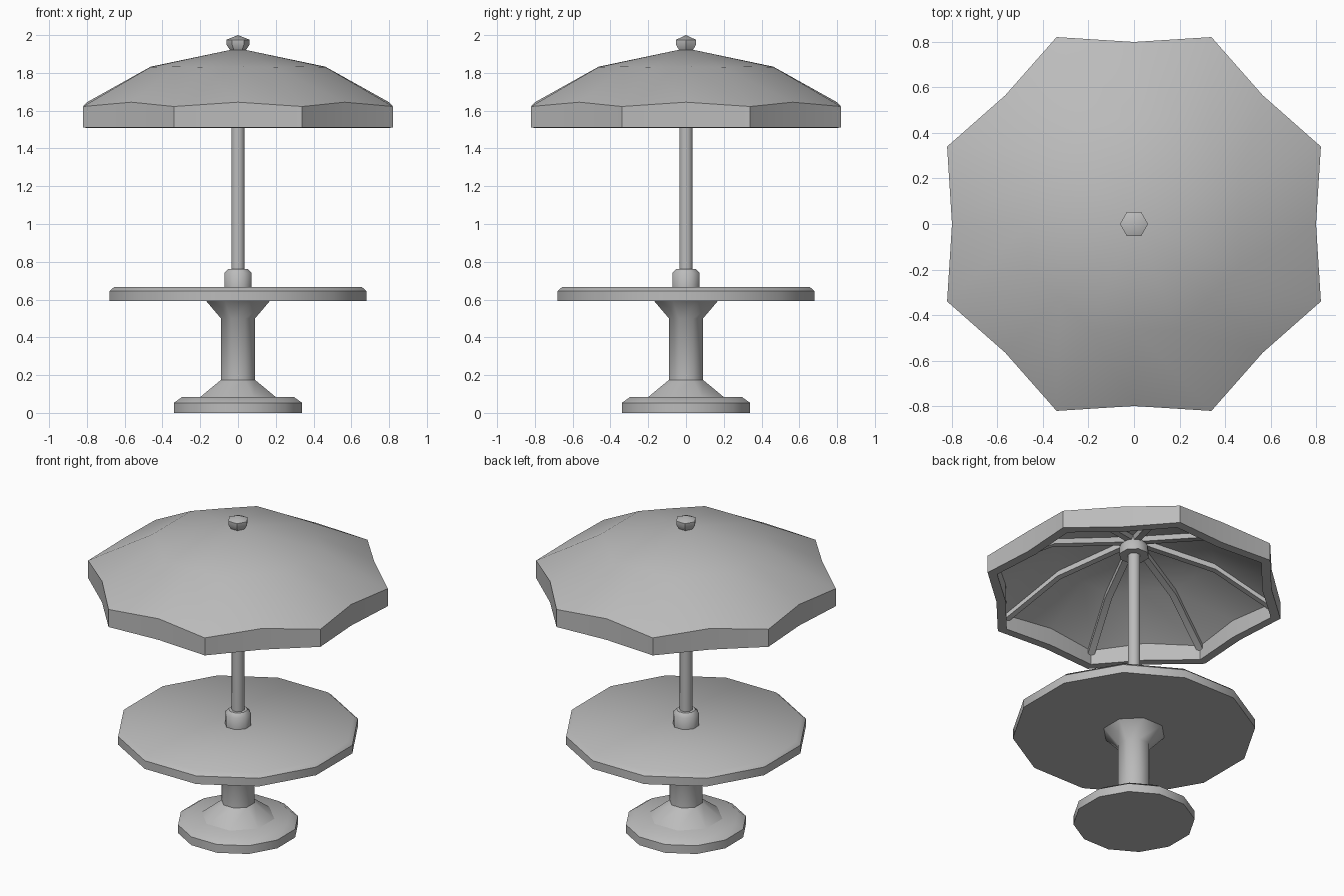
import bpy, bmesh
from math import cos, sin, pi, radians

if "Cube" in bpy.data.objects:
    bpy.data.objects.remove(bpy.data.objects["Cube"], do_unlink=True)

COLOUR = (0.5, 0.5, 0.5, 1.0)
grey = bpy.data.materials.new("plain_grey")
grey.use_nodes = True
grey.diffuse_color = COLOUR
shader = next(n for n in grey.node_tree.nodes if n.type == 'BSDF_PRINCIPLED')
shader.inputs["Base Color"].default_value = COLOUR


def finish(name, bm):
    """Turn a bmesh into a named, shaded object."""
    bmesh.ops.recalc_face_normals(bm, faces=bm.faces)
    mesh = bpy.data.meshes.new(name)
    bm.to_mesh(mesh)
    bm.free()
    mesh.materials.append(grey)
    ob = bpy.data.objects.new(name, mesh)
    bpy.context.collection.objects.link(ob)
    bpy.ops.object.select_all(action='DESELECT')
    ob.select_set(True)
    bpy.context.view_layer.objects.active = ob
    bpy.ops.object.shade_smooth_by_angle(angle=radians(47))
    return ob


def bridge(bm, a, b):
    """Join two rings; a ring of one vertex is a pole."""
    n = max(len(a), len(b))
    for i in range(n):
        j = (i + 1) % n
        quad = [a[i % len(a)], a[j % len(a)], b[j % len(b)], b[i % len(b)]]
        bm.faces.new(list(dict.fromkeys(quad)))


def lathe(name, profile, sides, turn, flats=True):
    """Spin (radius, z) points; radii are measured to the flats or corners."""
    bm = bmesh.new()
    scale = 1 / cos(pi / sides) if flats else 1
    rings = []
    for r, z in profile:
        if r == 0:
            rings.append([bm.verts.new((0, 0, z))])
            continue
        angles = [2 * pi * i / sides + turn for i in range(sides)]
        rings.append([bm.verts.new((r * scale * cos(a), r * scale * sin(a), z))
                      for a in angles])
    for a, b in zip(rings, rings[1:]):
        bridge(bm, a, b)
    for ring in (rings[0], rings[-1]):
        if len(ring) > 1:
            bm.faces.new(ring)
    return finish(name, bm)


EIGHTH, TWELFTH = pi / 8, pi / 12

# Pedestal and table
lathe("base_plate", [(.34, 0), (.34, .053), (.295, .085)], 12, TWELFTH)
lathe("pedestal", [(.2, .084), (.09, .175), (.09, .5), (.17, .594)], 8, EIGHTH)
lathe("table_top", [(.68, .593), (.68, .645), (.655, .667)], 12, TWELFTH)

# Pole with its collar, hub and finial
lathe("pole_collar", [(.072, .666), (.072, .74), (.052, .763)], 8, EIGHTH)
lathe("pole", [(.035, .66), (.035, 1.9)], 8, EIGHTH)
lathe("rib_hub", [(.082, 1.775), (.082, 1.82), (.05, 1.89)], 8, EIGHTH)
lathe("finial", [(.042, 1.92), (.062, 1.95), (.062, 1.975), (0, 2)], 6, 0, False)


# Canopy: tips and valleys alternate; rows are tip r, tip z, valley r, valley z
def star_ring(bm, tip_r, tip_z, valley_r, valley_z):
    ring = []
    for i in range(16):
        r, z = (tip_r, tip_z) if i % 2 else (valley_r, valley_z)
        ring.append(bm.verts.new((r * cos(i * EIGHTH), r * sin(i * EIGHTH), z)))
    return ring


bm = bmesh.new()
rows = [(.503, 1.83, .462, 1.833),
        (.888, 1.622, .799, 1.645),
        (.888, 1.51, .799, 1.51),
        (.83, 1.508, .745, 1.508),
        (.83, 1.60, .745, 1.62),
        (.49, 1.795, .45, 1.798)]
rings = [[bm.verts.new((0, 0, 1.93))]]
rings += [star_ring(bm, *row) for row in rows]
rings.append([bm.verts.new((0, 0, 1.895))])
for a, b in zip(rings, rings[1:]):
    bridge(bm, a, b)
finish("canopy", bm)

# Ribs under the canopy, one to each tip
bm = bmesh.new()
path = [(.05, 1.885), (.49, 1.797), (.832, 1.602)]
DEPTH, HALF_WIDTH = .036, .02
for k in range(8):
    a = (2 * k + 1) * EIGHTH
    sections = []
    for r, z in path:
        corners = [(-1, 0), (1, 0), (1, 1), (-1, 1)]
        sections.append([bm.verts.new((r * cos(a) - s * HALF_WIDTH * sin(a),
                                       r * sin(a) + s * HALF_WIDTH * cos(a),
                                       z - d * DEPTH)) for s, d in corners])
    for p, q in zip(sections, sections[1:]):
        bridge(bm, p, q)
    bm.faces.new(sections[0])
    bm.faces.new(sections[-1])
finish("canopy_ribs", bm)
